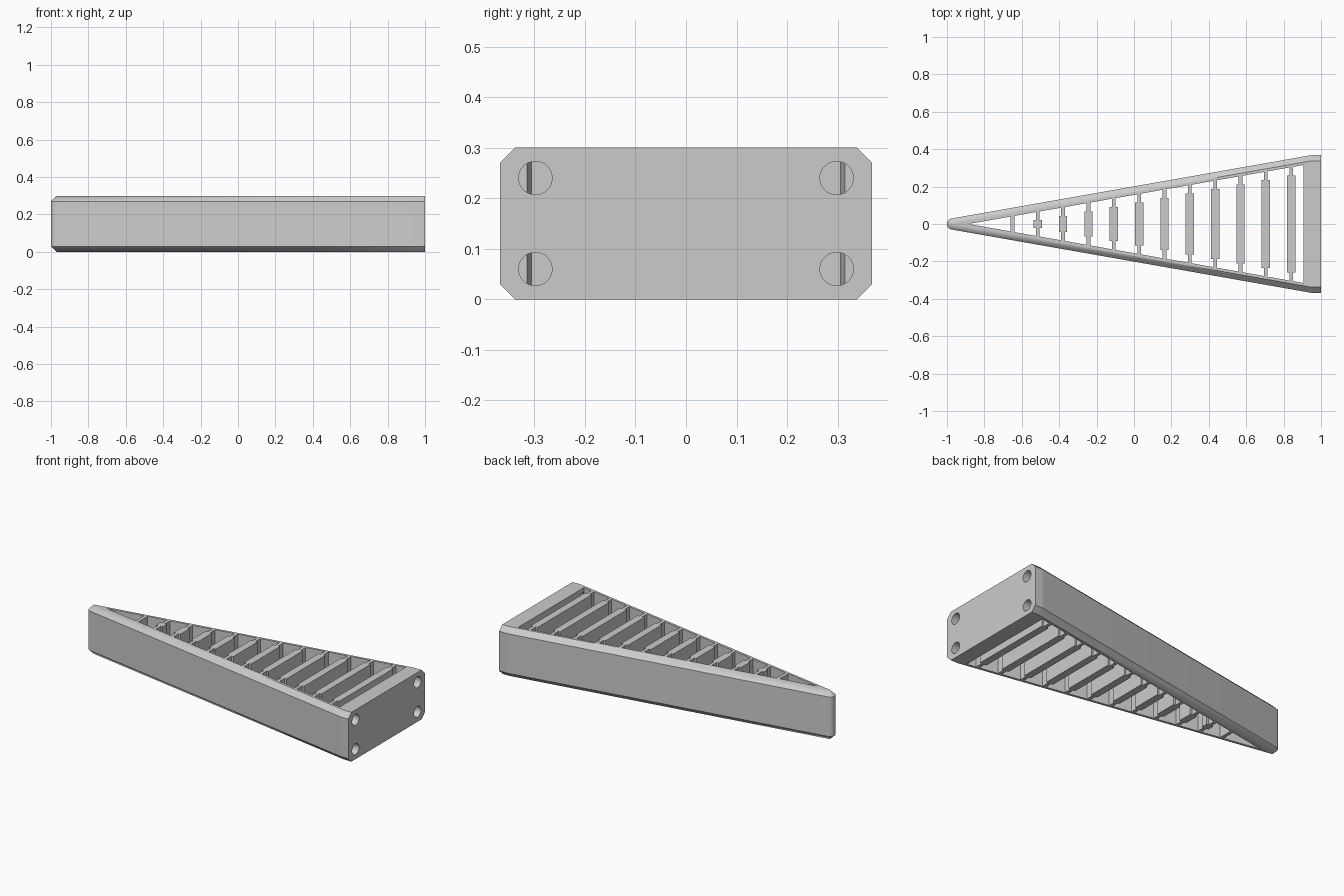
import bpy, bmesh, math

cube = bpy.data.objects.get("Cube")
if cube:
    bpy.data.objects.remove(cube, do_unlink=True)

HEIGHT, BEVEL = 0.30, 0.03
TIP_X, KNEE_X, END_X = -0.97, 0.95, 1.0
CORE_Y = 0.338                      # half width before the bevel offset
SLOPE = CORE_Y / (KNEE_X - TIP_X)
ANGLE = math.atan(SLOPE)
BLOCK_X, APEX_X = 0.907, -0.885     # ends of the open interior

grey = bpy.data.materials.new("plain grey")
grey.use_nodes = True
grey.diffuse_color = (0.6, 0.6, 0.6, 1)
grey.node_tree.nodes["Principled BSDF"].inputs["Base Color"].default_value = grey.diffuse_color


def inner_y(x):
    return SLOPE * (x - APEX_X)


def loft(name, layers):
    """Solid through a stack of (z, outline) layers."""
    bm = bmesh.new()
    rings = [[bm.verts.new((x, y, z)) for x, y in pts] for z, pts in layers]
    for low, high in zip(rings, rings[1:]):
        for i in range(len(low)):
            j = (i + 1) % len(low)
            bm.faces.new((low[i], low[j], high[j], high[i]))
    bm.faces.new(rings[0][::-1])
    bm.faces.new(rings[-1])
    bmesh.ops.remove_doubles(bm, verts=bm.verts[:], dist=1e-5)
    bmesh.ops.recalc_face_normals(bm, faces=bm.faces[:])
    mesh = bpy.data.meshes.new(name)
    bm.to_mesh(mesh)
    bm.free()
    obj = bpy.data.objects.new(name, mesh)
    bpy.context.collection.objects.link(obj)
    mesh.materials.append(grey)
    return obj


def prism(name, pts, bottom=0.0, top=HEIGHT):
    return loft(name, [(bottom, pts), (top, pts)])


def arc(cx, cy, r, start, end, steps):
    angles = [start + (end - start) * i / steps for i in range(steps + 1)]
    return [(cx + r * math.cos(a), cy + r * math.sin(a)) for a in angles]


def wedge_outline(r):
    """Wedge outline grown outwards by r, with rounded nose and knees."""
    up = math.pi / 2
    half = [(END_X, CORE_Y + r)]
    half += arc(KNEE_X, CORE_Y, r, up, up + ANGLE, 4)
    half += arc(TIP_X, 0, r, up + ANGLE, math.pi, 8)
    return half + [(x, -y) for x, y in half[-2::-1]]


def cut(target, cutter):
    mod = target.modifiers.new("cut", 'BOOLEAN')
    mod.operation, mod.solver, mod.object = 'DIFFERENCE', 'EXACT', cutter
    bpy.context.view_layer.objects.active = target
    bpy.ops.object.modifier_apply(modifier=mod.name)
    bpy.data.objects.remove(cutter, do_unlink=True)


# Bevelled wedge frame
frame = loft("wedge_frame", [(0, wedge_outline(0)), (BEVEL, wedge_outline(BEVEL)),
                             (HEIGHT - BEVEL, wedge_outline(BEVEL)), (HEIGHT, wedge_outline(0))])

# Open interior
w = inner_y(BLOCK_X)
cut(frame, prism("interior_cutter", [(APEX_X, 0), (BLOCK_X, -w), (BLOCK_X, w)], -0.1, HEIGHT + 0.1))

# Round holes through the end block
for y in (-0.298, 0.298):
    for z in (0.06, 0.24):
        bpy.ops.mesh.primitive_cylinder_add(vertices=32, radius=0.033, depth=0.2,
                                            location=(1.0, y, z), rotation=(0, math.pi / 2, 0))
        cut(frame, bpy.context.object)

# Cross ribs: thin webs at the walls, thick in the middle
THIN, THICK, GAP = 0.010, 0.022, 0.045
for i in range(12):
    x = -0.65 + i * 0.1355
    y = inner_y(x) - GAP
    side = [(x + THIN, inner_y(x + THIN)), (x - THIN, inner_y(x - THIN))]
    if y > 0:
        left = [(x - THIN, y), (x - THICK, y)]
        right = [(x + THICK, y), (x + THIN, y)]
        half = right + side + left
    else:
        half = side
    prism(f"cross_rib_{i + 1}", half + [(px, -py) for px, py in reversed(half)])

# Smooth the rounded nose, knees and holes only
bpy.ops.object.select_all(action='DESELECT')
frame.select_set(True)
bpy.context.view_layer.objects.active = frame
bpy.ops.object.shade_smooth_by_angle(angle=math.radians(30))
